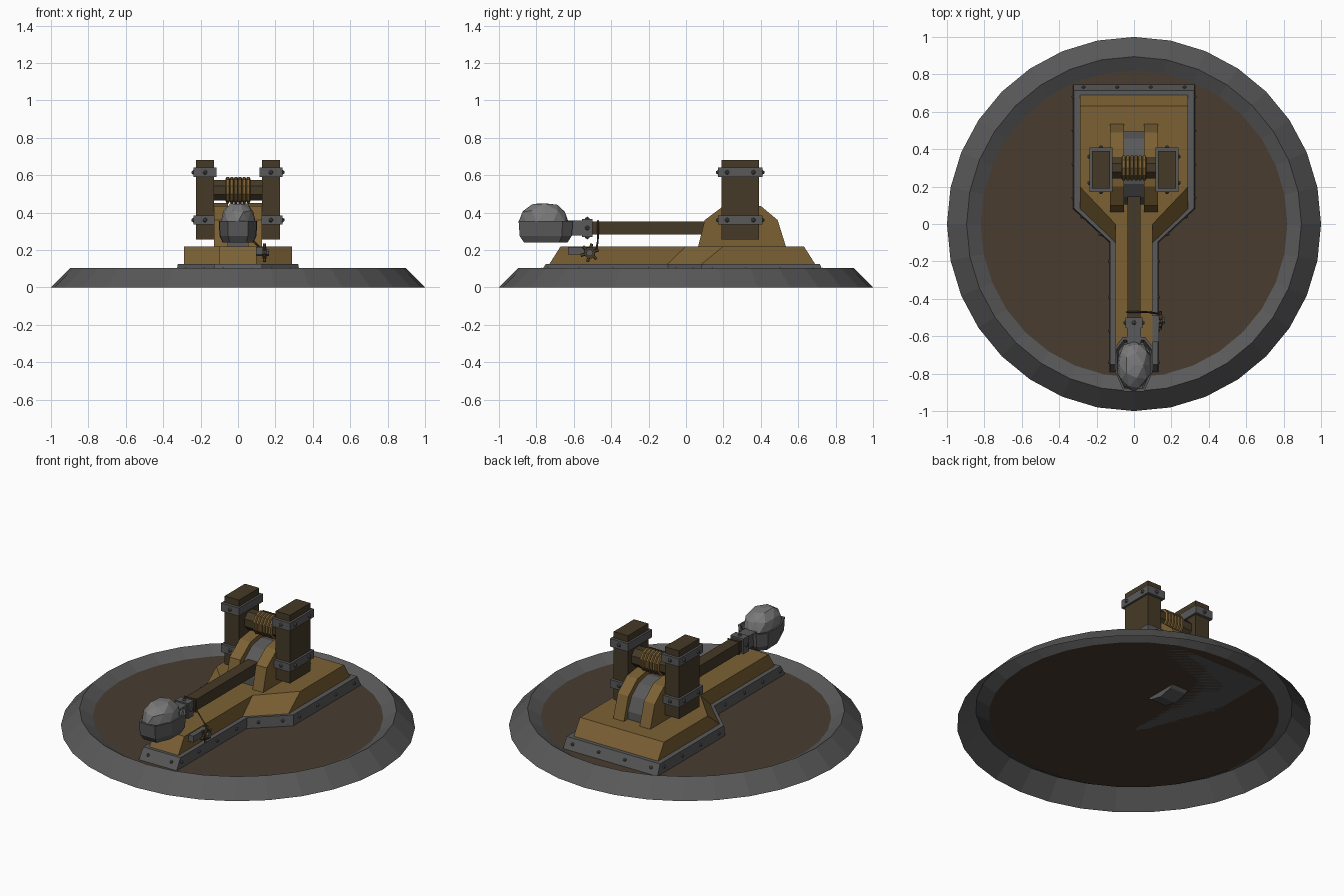
import bpy, bmesh, math, random
from mathutils import Vector, Matrix

if "Cube" in bpy.data.objects:
    bpy.data.objects.remove(bpy.data.objects["Cube"])

random.seed(4)

def material(name, r, g, b):
    m = bpy.data.materials.new(name)
    m.diffuse_color = (r, g, b, 1)
    m.use_nodes = True
    m.node_tree.nodes["Principled BSDF"].inputs["Base Color"].default_value = m.diffuse_color
    return m

WOOD = material("wood", .20, .12, .035)
DARK = material("dark_wood", .06, .042, .02)
EARTH = material("earth", .065, .045, .03)
IRON = material("iron", .10, .10, .10)
STONE = material("stone", .19, .19, .19)

def finish(name, bm, mat):
    bmesh.ops.recalc_face_normals(bm, faces=bm.faces)
    me = bpy.data.meshes.new(name)
    bm.to_mesh(me)
    bm.free()
    me.materials.append(mat)
    ob = bpy.data.objects.new(name, me)
    bpy.context.collection.objects.link(ob)
    return ob

def loft(name, rings, mat, caps=True):
    bm = bmesh.new()
    vs = [[bm.verts.new(p) for p in ring] for ring in rings]
    n = len(vs[0])
    for a, b in zip(vs, vs[1:]):
        for i in range(n):
            j = (i + 1) % n
            bm.faces.new((a[i], a[j], b[j], b[i]))
    if caps:
        bm.faces.new(vs[0])
        bm.faces.new(vs[-1])
    return finish(name, bm, mat)

def box(name, x, y, z, mat):
    return loft(name, [[(x[0], y[0], h), (x[1], y[0], h), (x[1], y[1], h), (x[0], y[1], h)] for h in z], mat)

def circle(r, z, n):
    return [(r * math.cos(2 * math.pi * i / n), r * math.sin(2 * math.pi * i / n), z) for i in range(n)]

def lathe_x(name, profile, cy, cz, n, mat):
    """Turned part along x; profile holds (x, radius)."""
    ring = lambda x, r: [(x, cy + r * math.cos((i + .5) * 2 * math.pi / n),
                          cz + r * math.sin((i + .5) * 2 * math.pi / n)) for i in range(n)]
    return loft(name, [ring(x, r) for x, r in profile], mat)

def studs(name, points, r=.011):
    bm = bmesh.new()
    for p in points:
        bmesh.ops.create_icosphere(bm, subdivisions=1, radius=r, matrix=Matrix.Translation(p))
    return finish(name, bm, IRON)

def rope(name, points, r, mat):
    cu = bpy.data.curves.new(name, 'CURVE')
    cu.dimensions = '3D'
    cu.bevel_depth, cu.bevel_resolution = r, 0
    cu.use_fill_caps = True
    sp = cu.splines.new('POLY')
    sp.points.add(len(points) - 1)
    for q, p in zip(sp.points, points):
        q.co = (*p, 1)
    ob = bpy.data.objects.new(name, cu)
    cu.materials.append(mat)
    bpy.context.collection.objects.link(ob)

def keyhole(w, n, back, k1, k2, front, z):
    half = [(w, back), (w, k1), (n, k2), (n, front)]
    return [(x, y, z) for x, y in half] + [(-x, y, z) for x, y in reversed(half)]

# Round base: open stone rim and sunken earth disc
loft("base_rim", [circle(1, 0, 32), circle(.895, .105, 32), circle(.82, .06, 32)], IRON, caps=False)
bm = bmesh.new()
bm.faces.new([bm.verts.new(p) for p in circle(.82, .06, 32)])
finish("earth_disc", bm, EARTH)

# Keyhole-shaped sled with its iron skirt
loft("iron_skirt", [keyhole(.325, .13, .745, .08, -.1, -.79, .06),
                    keyhole(.322, .128, .715, .085, -.095, -.75, .125)], IRON)
loft("sled", [keyhole(.29, .1, .70, .065, -.115, -.74, .11),
              keyhole(.29, .1, .63, .2, 0, -.67, .22)], WOOD)
pts = []
for s in (-1, 1):
    pts += [(s * .324, y, .095) for y in (.68, .5, .32, .14)]
    pts += [(s * .129, y, .095) for y in (-.2, -.39, -.57, -.74)]
    pts += [(s * .28, .04, .095), (s * .18, -.055, .095), (s * .08, -.77, .095)]
    pts += [(s * .27, .73, .095), (s * .09, .73, .095)]
studs("skirt_studs", pts)

# Pivot cheeks, drum, uprights with straps
cheek = [(.06, .2), (.1, .36), (.2, .435), (.3, .45), (.4, .435), (.49, .36), (.54, .2)]
pts = []
for s, side in ((-1, "left"), (1, "right")):
    loft(side + "_cheek", [[(s * x, y, z) for y, z in cheek] for x in (.054, .128)], WOOD)
    box(side + "_upright", sorted((s * .127, s * .225)), (.19, .39), (.255, .68), DARK)
    for z, tag in ((.36, "lower"), (.615, "upper")):
        box(f"{side}_{tag}_strap", sorted((s * .115, s * .238)), (.172, .408), (z - .025, z + .025), IRON)
        pts += [(s * .238, y, z) for y in (.22, .36)]
        pts += [(s * .176, y, z) for y in (.172, .408)]
studs("strap_studs", pts, .013)
lathe_x("pivot_drum", [(-.055, .2), (.055, .2)], .3, .225, 14, IRON)

# Buffer beam wound with rope
lathe_x("buffer_beam", [(-.13, .06), (.13, .06)], .3, .52, 8, DARK)
coils = []
for i in range(6):
    x = -.066 + i * .022
    coils += [(x, .061), (x + .005, .071), (x + .017, .071)]
lathe_x("rope_coils", coils + [(.066, .061)], .3, .52, 10, WOOD)

# Throwing arm with collar
box("throwing_arm", (-.035, .035), (-.64, .25), (.283, .353), DARK)
box("arm_collar", (-.045, .045), (-.555, -.5), (.27, .365), IRON)
box("arm_socket", (-.038, .038), (-.64, -.555), (.277, .357), IRON)
studs("collar_studs", [(s * .045, -.528, .318) for s in (-1, 1)]
      + [(0, -.528, z) for z in (.27, .365)], .013)

# Cup and boulder
def cup_ring(k, z):
    half = [(.06, -.605), (.103, -.66), (.1, -.79), (.055, -.895)]
    pts = half + [(-x, y) for x, y in reversed(half)]
    return [(x * k, -.75 + (y + .75) * k, z) for x, y in pts]

loft("cup", [cup_ring(.8, .24), cup_ring(.96, .275), cup_ring(1, .355), cup_ring(.9, .355), cup_ring(.8, .32)], IRON)
bm = bmesh.new()
bmesh.ops.create_icosphere(bm, subdivisions=2, radius=1)
for v in bm.verts:
    p = v.co * random.uniform(.95, 1.08)
    p.z = min(p.z, .92)
    v.co = Vector((p.x * .092, -.755 + p.y * .132, .35 + p.z * .108))
finish("boulder", bm, STONE)

# Release catch: bracket, spoked winch and tie rope
box("catch_bracket", (.095, .133), (-.63, -.49), (.175, .215), IRON)
lathe_x("winch_axle", [(.09, .018), (.165, .018)], -.515, .185, 8, IRON)
lathe_x("winch_hub", [(.13, .032), (.152, .032)], -.515, .185, 8, DARK)
for i in range(3):
    a = i * math.pi / 3 + .3
    d = Vector((0, math.cos(a), math.sin(a))) * .05
    c = Vector((.141, -.515, .185))
    rope(f"winch_spoke_{i + 1}", [c - d, c + d], .008, DARK)
rope("arm_loop", [(-.039, -.47, .279), (-.039, -.47, .357), (.039, -.47, .357),
                  (.039, -.47, .279), (-.039, -.47, .279)], .005, DARK)
rope("tie_rope", [(.039, -.47, .3), (.085, -.472, .245), (.13, -.48, .2)], .005, DARK)
